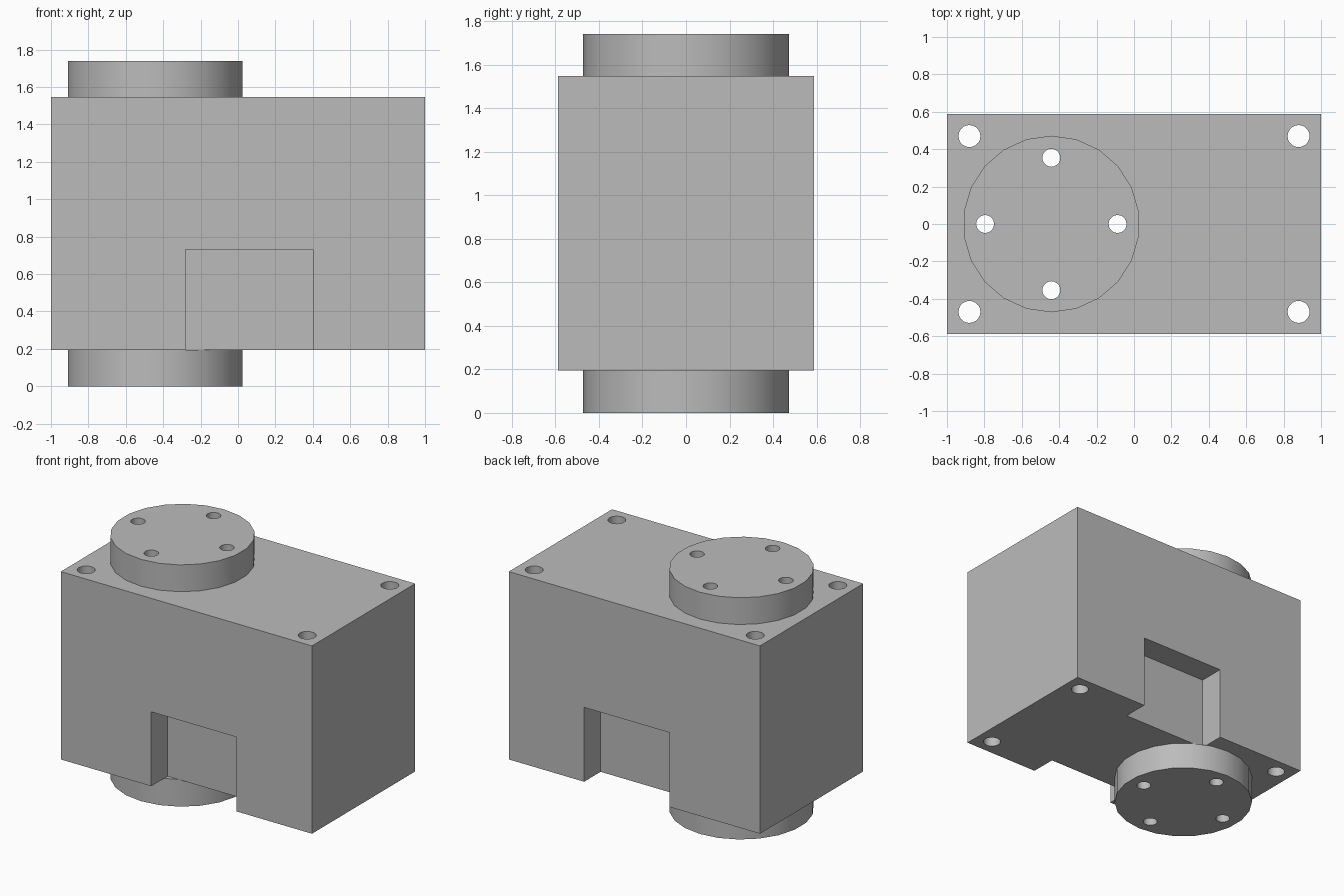
import bpy
import math

default_cube = bpy.data.objects.get("Cube")
if default_cube:
    bpy.data.objects.remove(default_cube, do_unlink=True)

# Main dimensions
HALF_X, HALF_Y = 1.0, 0.587
BODY_BOTTOM, BODY_TOP, TOTAL = 0.195, 1.547, 1.74
FLANGE_X, FLANGE_R = -0.442, 0.472
BOLT_CIRCLE = 0.354

grey = bpy.data.materials.new("plain grey")
grey.use_nodes = True
colour = (0.5, 0.5, 0.5, 1)
grey.diffuse_color = colour
grey.node_tree.nodes["Principled BSDF"].inputs["Base Color"].default_value = colour


def box(name, x0, x1, y0, y1, z0, z1):
    bpy.ops.mesh.primitive_cube_add(
        size=1, location=((x0 + x1) / 2, (y0 + y1) / 2, (z0 + z1) / 2))
    ob = bpy.context.object
    ob.name = name
    ob.scale = (x1 - x0, y1 - y0, z1 - z0)
    bpy.ops.object.transform_apply(location=False, rotation=False, scale=True)
    ob.data.materials.append(grey)
    return ob


def cylinder(name, x, y, radius, z0, z1, sides):
    bpy.ops.mesh.primitive_cylinder_add(
        vertices=sides, radius=radius, depth=z1 - z0, location=(x, y, (z0 + z1) / 2))
    ob = bpy.context.object
    ob.name = name
    ob.data.materials.append(grey)
    return ob


def cut(target, cutters):
    for cutter in cutters:
        cutter.hide_render = True
        mod = target.modifiers.new("cut", "BOOLEAN")
        mod.operation = "DIFFERENCE"
        mod.solver = "EXACT"
        mod.object = cutter
        bpy.ops.object.select_all(action="DESELECT")
        target.select_set(True)
        bpy.context.view_layer.objects.active = target
        bpy.ops.object.modifier_apply(modifier=mod.name)
    bpy.ops.object.shade_smooth_by_angle(angle=math.radians(30))


# Block and the two round flanges
body = box("body", -HALF_X, HALF_X, -HALF_Y, HALF_Y, BODY_BOTTOM, BODY_TOP)
flanges = [
    cylinder("bottom_flange", FLANGE_X, 0, FLANGE_R, 0, BODY_BOTTOM, 22),
    cylinder("top_flange", FLANGE_X, 0, FLANGE_R, BODY_TOP, TOTAL, 22),
]

# Recesses at the foot of the front and back
recesses = [box("recess_cutter", -0.28, 0.4, s * 0.6 - 0.2, s * 0.6 + 0.2, 0, 0.73)
            for s in (-1, 1)]

# Through holes in the corners and around the flange
corner_holes = [cylinder("corner_hole_cutter", x, y, 0.059, -0.1, TOTAL + 0.1, 20)
                for x in (-0.88, 0.88) for y in (-0.47, 0.47)]
bolt_holes = [cylinder("bolt_hole_cutter", FLANGE_X + BOLT_CIRCLE * dx, BOLT_CIRCLE * dy,
                       0.048, -0.1, TOTAL + 0.1, 20)
              for dx, dy in ((1, 0), (-1, 0), (0, 1), (0, -1))]

cut(body, recesses + corner_holes + bolt_holes)
for flange in flanges:
    cut(flange, bolt_holes)

for cutter in recesses + corner_holes + bolt_holes:
    bpy.data.objects.remove(cutter, do_unlink=True)
